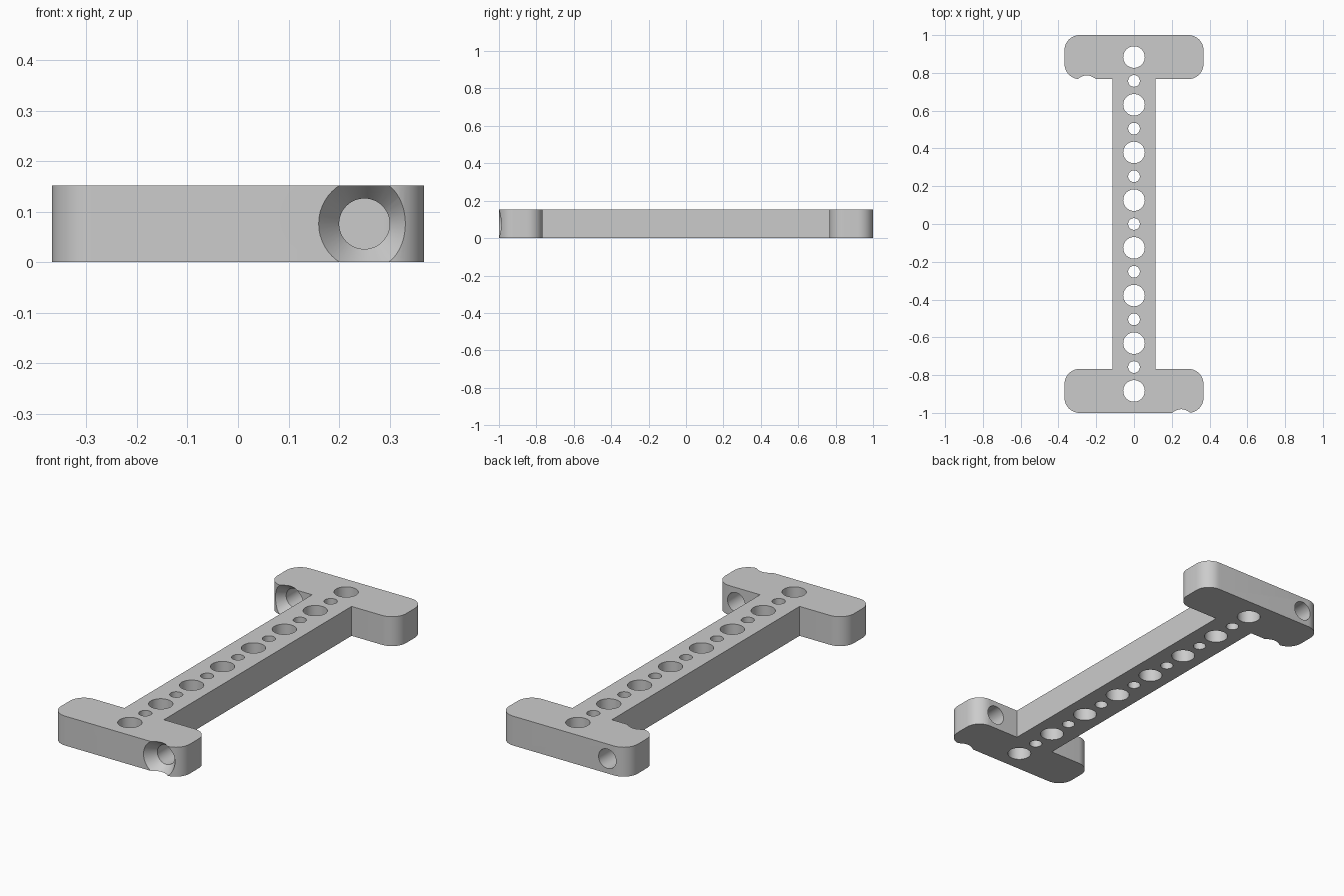
import bpy, bmesh, math
from mathutils import Matrix

cube = bpy.data.objects.get("Cube")
if cube:
    bpy.data.objects.remove(cube, do_unlink=True)

HEIGHT = 0.152
HALF_W, BEAM_W = 0.368, 0.113      # half widths of end bars and beam
INNER_Y, RADIUS = 0.767, 0.08      # inner edge of end bars, corner radius
PITCH = 0.2525                     # spacing of holes of one size
BOLT_X = 0.25

grey = bpy.data.materials.new("plain grey")
grey.diffuse_color = (0.6, 0.6, 0.6, 1)
grey.use_nodes = True
grey.node_tree.nodes["Principled BSDF"].inputs["Base Color"].default_value = (0.6, 0.6, 0.6, 1)


def make_object(name, bm):
    mesh = bpy.data.meshes.new(name)
    bmesh.ops.recalc_face_normals(bm, faces=bm.faces)
    bm.to_mesh(mesh)
    bm.free()
    mesh.materials.append(grey)
    obj = bpy.data.objects.new(name, mesh)
    bpy.context.collection.objects.link(obj)
    return obj


def corner(cx, cy, start, steps=12):
    """Quarter circle, counter-clockwise from the start angle in degrees."""
    angles = [math.radians(start + 90 * i / steps) for i in range(steps + 1)]
    return [(cx + RADIUS * math.cos(a), cy + RADIUS * math.sin(a)) for a in angles]


# I-shaped plate: half outline, then the same turned half a turn
cx = HALF_W - RADIUS
low, high = INNER_Y + RADIUS, 1 - RADIUS
half = [(BEAM_W, INNER_Y)] + corner(cx, low, -90) + corner(cx, high, 0)
half += corner(-cx, high, 90) + corner(-cx, low, 180) + [(-BEAM_W, INNER_Y)]
outline = half + [(-x, -y) for x, y in half]

bm = bmesh.new()
base = bm.faces.new([bm.verts.new((x, y, 0)) for x, y in outline])
side = bmesh.ops.extrude_face_region(bm, geom=[base])
top = [v for v in side["geom"] if isinstance(v, bmesh.types.BMVert)]
bmesh.ops.translate(bm, verts=top, vec=(0, 0, HEIGHT))
plate = make_object("i_shaped_plate", bm)


def cut(name, bm):
    cutter = make_object(name, bm)
    cutter.hide_render = True
    mod = plate.modifiers.new(name, "BOOLEAN")
    mod.operation = "DIFFERENCE"
    mod.solver = "EXACT"
    mod.object = cutter
    bpy.ops.object.modifier_apply(modifier=name)
    bpy.data.objects.remove(cutter, do_unlink=True)


bpy.context.view_layer.objects.active = plate
plate.select_set(True)

# Row of alternating large and small holes along the beam
bm = bmesh.new()
for i in range(-7, 8):
    r = 0.057 if i % 2 else 0.031
    bmesh.ops.create_cone(bm, cap_ends=True, segments=48, radius1=r, radius2=r, depth=0.4,
                          matrix=Matrix.Translation((0, i * PITCH / 2, HEIGHT / 2)))
cut("row_holes", bm)

# Countersunk bolt hole through each end bar: lathed profile (radius, distance inwards)
profile = [(0.131, -0.055), (0.05, 0.055), (0.05, 0.3)]
for name, x, y in (("front_bolt_hole", BOLT_X, -1), ("back_bolt_hole", -BOLT_X, INNER_Y)):
    bm = bmesh.new()
    rings = []
    for r, d in profile:
        angles = [2 * math.pi * k / 48 for k in range(48)]
        rings.append([bm.verts.new((x + r * math.cos(a), y + d, HEIGHT / 2 + r * math.sin(a)))
                      for a in angles])
    for a, b in zip(rings, rings[1:]):
        for k in range(48):
            n = (k + 1) % 48
            bm.faces.new((a[k], a[n], b[n], b[k]))
    bm.faces.new(rings[0])
    bm.faces.new(rings[-1])
    cut(name, bm)

bpy.ops.object.shade_smooth_by_angle(angle=math.radians(30))
